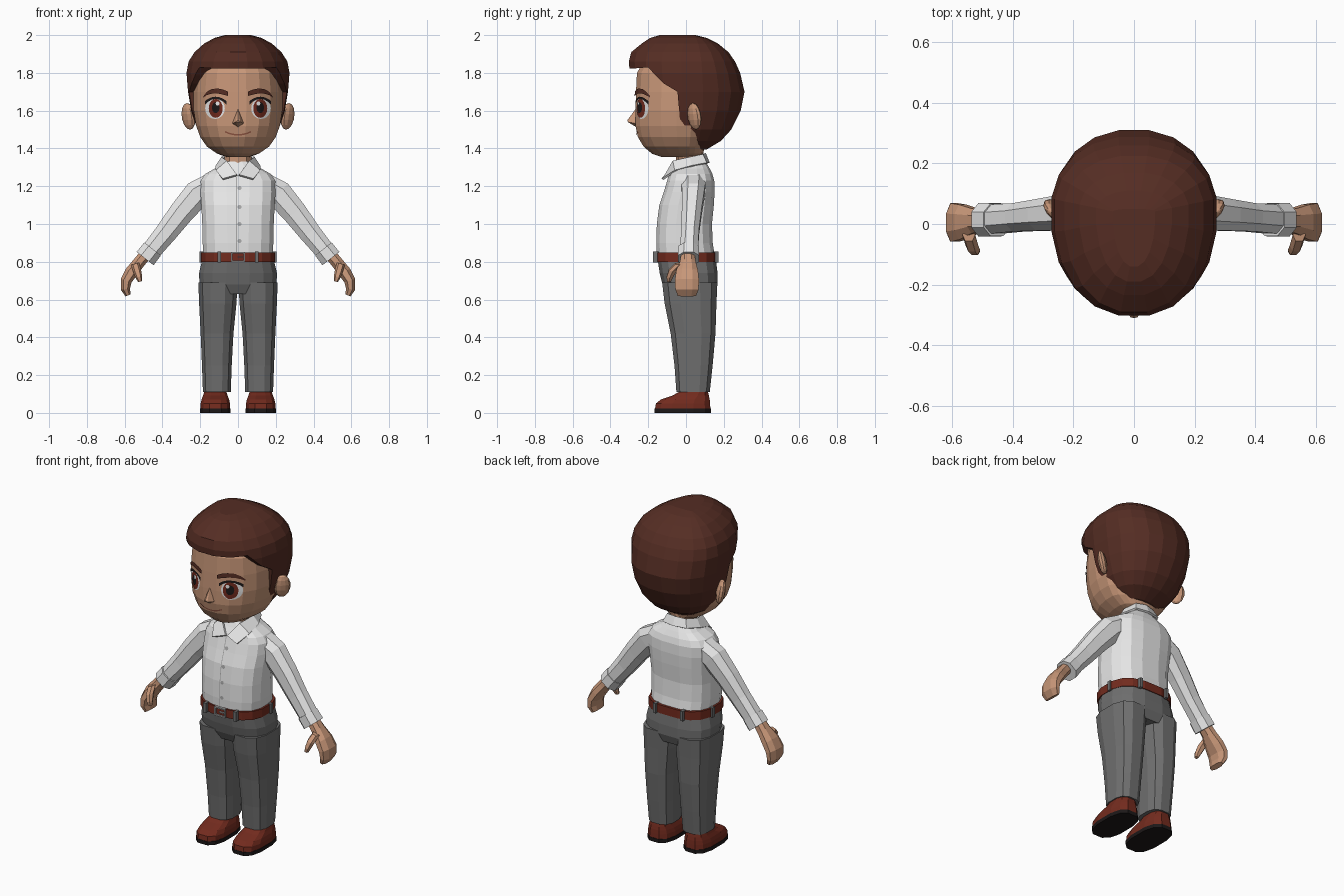
import bpy, bmesh, math
from mathutils import Vector, Matrix
from mathutils.bvhtree import BVHTree

if "Cube" in bpy.data.objects:
    bpy.data.objects.remove(bpy.data.objects["Cube"])


def mat(name, r, g, b):
    m = bpy.data.materials.new(name)
    m.diffuse_color = (r, g, b, 1)
    m.use_nodes = True
    m.node_tree.nodes["Principled BSDF"].inputs["Base Color"].default_value = m.diffuse_color
    return m


SKIN = mat("skin", 0.58, 0.31, 0.19)
HAIR = mat("dark brown hair", 0.09, 0.026, 0.017)
SHIRT = mat("white cloth", 0.80, 0.80, 0.80)
PANTS = mat("grey cloth", 0.16, 0.16, 0.16)
LEATHER = mat("red brown leather", 0.17, 0.024, 0.013)
BLACK = mat("black", 0.012, 0.009, 0.009)
METAL = mat("button grey", 0.40, 0.40, 0.40)
LIP = mat("lip brown", 0.30, 0.10, 0.06)


def finish(name, bm, m, mirror=False):
    bmesh.ops.remove_doubles(bm, verts=bm.verts, dist=0.0002)
    bmesh.ops.recalc_face_normals(bm, faces=bm.faces)
    me = bpy.data.meshes.new(name)
    bm.to_mesh(me)
    bm.free()
    me.materials.append(m)
    ob = bpy.data.objects.new(name, me)
    bpy.context.collection.objects.link(ob)
    if mirror:
        ob.modifiers.new("mirror", 'MIRROR').use_mirror_merge = False
    return ob


def loft(name, rings, m, mirror=False):
    bm = bmesh.new()
    rows = [[bm.verts.new(p) for p in r] for r in rings]
    n = len(rows[0])
    for a, b in zip(rows, rows[1:]):
        for i in range(n):
            bm.faces.new((a[i], a[(i + 1) % n], b[(i + 1) % n], b[i]))
    bm.faces.new(rows[0])
    bm.faces.new(rows[-1])
    return finish(name, bm, m, mirror)


def power(v, p):
    return math.copysign(abs(v) ** (2 / p), v)


def zring(z, hx, y0, y1, cx=0, cy=None, n=16, p=2.2):
    """Level egg-shaped ring with separate front and back reach."""
    cy = (y0 + y1) / 2 if cy is None else cy
    pts = []
    for i in range(n):
        t = 2 * math.pi * (i + 0.5) / n
        c, s = math.cos(t), math.sin(t)
        k = 1 / math.cos(math.pi / n) if n < 14 else 1.01
        pts.append(Vector((cx + hx * k * power(c, p),
                           cy + (y1 - cy if s > 0 else cy - y0) * k * power(s, p), z)))
    return pts


def tube(name, path, m, n=8, p=2.3):
    """Limb: path of (x, y, z, half width in y, half thickness)."""
    rings = []
    for i, (x, y, z, a, b) in enumerate(path):
        q0, q1 = path[max(i - 1, 0)], path[min(i + 1, len(path) - 1)]
        d = Vector((q1[0] - q0[0], 0, q1[2] - q0[2])).normalized()
        v = Vector((-d.z, 0, d.x))
        rings.append([Vector((x, y, z)) + Vector((0, a * power(math.cos(t), p), 0))
                      + v * b * power(math.sin(t), p)
                      for t in (2 * math.pi * (j + 0.5) / n for j in range(n))])
    return loft(name, rings, m, True)


def box(name, c, s, m, mirror=False):
    bm = bmesh.new()
    bmesh.ops.create_cube(bm, size=1, matrix=Matrix.Translation(c) @ Matrix.Diagonal((*s, 1)))
    return finish(name, bm, m, mirror)


def tree(ob):
    return BVHTree.FromPolygons([v.co for v in ob.data.vertices],
                                [list(f.vertices) for f in ob.data.polygons])


def decal(name, bvh, cols, off, m, mirror=True, rows=5):
    """Thin plate on a front surface, from columns of (x, low z, high z)."""
    bm = bmesh.new()
    grid = []
    for x, lo, hi in cols:
        col = []
        for j in range(rows + 1):
            z = lo + (hi - lo) * j / rows
            hit = bvh.ray_cast(Vector((x, -2, z)), Vector((0, 1, 0)))[0]
            col.append(bm.verts.new((x, (hit.y if hit else 0) - off, z)))
        grid.append(col)
    for a, b in zip(grid, grid[1:]):
        for j in range(rows):
            bm.faces.new((a[j], b[j], b[j + 1], a[j + 1]))
    return finish(name, bm, m, mirror)


def oval(cx, cz, rx, rz, n=10):
    ts = [math.pi * i / n for i in range(n + 1)]
    return [(cx - rx * math.cos(t), cz - rz * math.sin(t), cz + rz * math.sin(t)) for t in ts]


# Head and neck
head = loft("head", [zring(z, w, a, b, cy=0, n=20) for z, w, a, b in (
    (1.355, .06, -.13, .07), (1.372, .11, -.18, .09), (1.41, .165, -.225, .10),
    (1.46, .20, -.255, .12), (1.52, .222, -.268, .15), (1.60, .235, -.268, .20),
    (1.70, .235, -.265, .20), (1.80, .225, -.26, .20), (1.90, .17, -.20, .15))], SKIN)
loft("neck", [zring(z, .07, -.05, .09, n=10) for z in (1.25, 1.42)], SKIN)

# Nose
bm = bmesh.new()
for co in ((0, -.262, 1.615), (0, -.31, 1.55), (.012, -.308, 1.54), (-.012, -.308, 1.54),
           (.036, -.255, 1.53), (-.036, -.255, 1.53), (0, -.262, 1.512)):
    bm.verts.new(co)
bmesh.ops.convex_hull(bm, input=bm.verts)
finish("nose", bm, SKIN)

# Ears, flared outwards at the back
bm = bmesh.new()
turn = Matrix.Rotation(math.radians(-45), 4, 'Z') @ Matrix.Rotation(math.radians(10), 4, 'Y')
bmesh.ops.create_uvsphere(bm, u_segments=10, v_segments=7, radius=1,
                          matrix=Matrix.Translation((.262, .045, 1.57)) @ turn
                          @ Matrix.Diagonal((.024, .046, .072, 1)))
finish("ear", bm, SKIN, True)

# Hair: full cap with the face opening cut away from the side
hair = loft("hair", [zring(z, w, a, b, cy=.04, n=20) for z, w, a, b in (
    (1.395, .10, -.10, .11), (1.44, .17, -.16, .185), (1.50, .215, -.20, .24),
    (1.60, .248, -.25, .29), (1.70, .265, -.28, .31), (1.80, .273, -.298, .287),
    (1.86, .262, -.303, .26), (1.91, .23, -.29, .225), (1.955, .18, -.235, .17),
    (1.985, .125, -.19, .11), (2.0, .07, -.14, .05))], HAIR)
opening = ((-.5, 1.815), (-.25, 1.825), (-.20, 1.83), (-.16, 1.785), (-.12, 1.745),
           (-.045, 1.70), (-.03, 1.53), (.02, 1.51), (.05, 1.48), (.08, 1.38),
           (.08, 1.2), (-.5, 1.2))
cutter = loft("hair_cutter", [[Vector((x, y, z)) for y, z in opening] for x in (-.5, .5)], SKIN)
cutter.hide_render = True
mod = hair.modifiers.new("face opening", 'BOOLEAN')
mod.operation, mod.object, mod.solver = 'DIFFERENCE', cutter, 'EXACT'
bpy.context.view_layer.objects.active = hair
bpy.ops.object.modifier_apply(modifier=mod.name)
bpy.data.objects.remove(cutter)

# Eyes, brows and mouth
face = tree(head)
decal("eye_white", face, oval(.122, 1.612, .052, .056), .003, SHIRT)
decal("iris", face, oval(.118, 1.612, .037, .050), .005, LEATHER)
decal("pupil", face, oval(.118, 1.616, .020, .029), .007, BLACK)
decal("eye_highlight", face, oval(.108, 1.638, .010, .011), .009, SHIRT)
decal("upper_lash", face, [(x, 1.662 - 9 * (x - .118) ** 2, 1.674 - 7 * (x - .118) ** 2)
                           for x in (.062, .08, .10, .12, .14, .16, .176)], .007, BLACK, rows=2)
decal("eyebrow", face, [(.052, 1.678, 1.700), (.08, 1.685, 1.712), (.11, 1.692, 1.718),
                        (.14, 1.690, 1.714), (.165, 1.682, 1.70), (.182, 1.670, 1.678)],
      .009, HAIR, rows=3)
decal("mouth", face, [(x, 1.472 + 3.5 * x * x - .004, 1.472 + 3.5 * x * x + .004)
                      for x in (-.07, -.05, -.03, -.01, .01, .03, .05, .07)],
      .004, LIP, False, 1)

# Shirt body, sleeves and cuffs
shirt = loft("shirt_body", [zring(z, w, a, b, p=2.7) for z, w, a, b in (
    (.82, .183, -.155, .155), (.90, .188, -.158, .142), (1.0, .190, -.155, .138),
    (1.10, .195, -.142, .148), (1.17, .20, -.118, .152), (1.23, .198, -.10, .150),
    (1.265, .175, -.09, .14), (1.295, .12, -.07, .125), (1.33, .075, -.05, .105))], SHIRT)
tube("sleeve", [(.14, .04, 1.205, .07, .07), (.215, .038, 1.16, .064, .078),
                (.30, .03, 1.06, .056, .070), (.38, .022, .955, .05, .062),
                (.47, .015, .845, .052, .055)], SHIRT)
tube("cuff", [(.452, .014, .868, .058, .060), (.492, .014, .817, .06, .061)], SHIRT)

# Collar: folded band between two edges
top = ((.006, -.112, 1.262), (.06, -.07, 1.335), (.088, .02, 1.355), (.062, .09, 1.37), (0, .105, 1.375))
low = ((.082, -.13, 1.240), (.118, -.06, 1.285), (.118, .03, 1.31), (.08, .11, 1.325), (0, .125, 1.325))
bm = bmesh.new()
ta, la = [bm.verts.new(c) for c in top], [bm.verts.new(c) for c in low]
for i in range(4):
    bm.faces.new((ta[i], la[i], la[i + 1], ta[i + 1]))
collar = finish("collar", bm, SHIRT, True)
collar.modifiers.new("cloth", 'SOLIDIFY').thickness = .012

# Placket, seam and buttons
front = tree(shirt)
decal("placket", front, [(x, .85, 1.25) for x in (-.02, 0, .02)], .004, SHIRT, False, 16)
decal("placket_seam", front, [(-.010, .85, 1.25), (-.006, .85, 1.25)], .006, METAL, False, 16)
for z in (.91, 1.0, 1.09, 1.19):
    decal("button", front, oval(.008, z, .011, .011, 6), .008, METAL, False, 2)

# Hands with thumbs
tube("hand", [(.48, .01, .85, .036, .034), (.525, .01, .795, .044, .034),
              (.565, .006, .745, .062, .036), (.592, .005, .70, .068, .032),
              (.596, .005, .655, .066, .026), (.582, .005, .622, .052, .016)], SKIN)
tube("thumb", [(.545, -.035, .79, .024, .022), (.535, -.07, .755, .024, .022),
               (.525, -.086, .72, .019, .018), (.518, -.09, .695, .011, .011)], SKIN, 6)

# Trousers
loft("trouser_seat", [zring(z, w, a, b, p=2.7) for z, w, a, b in (
    (.63, .17, -.10, .15), (.68, .205, -.125, .168), (.74, .207, -.14, .168),
    (.82, .188, -.152, .158))], PANTS)
loft("trouser_leg", [zring(z, w, a, b, cx=c, n=12, p=2.7) for z, c, w, a, b in (
    (.11, .112, .073, -.05, .125), (.25, .112, .078, -.06, .14), (.42, .111, .086, -.08, .155),
    (.58, .107, .098, -.112, .160), (.69, .106, .103, -.125, .165))], PANTS, True)

# Belt with loops and buckle
loft("belt", [zring(z, .196, -.166, .165, p=2.7) for z in (.80, .85)], LEATHER)
box("belt_loop_front", (.10, -.160, .825), (.018, .03, .058), PANTS, True)
box("belt_loop_side", (.195, .03, .825), (.02, .02, .058), PANTS, True)
box("belt_loop_back", (.09, .158, .825), (.018, .03, .058), PANTS, True)
for z in (.802, .848):
    box("buckle_bar", (0, -.168, z), (.072, .014, .008), METAL)
box("buckle_side", (.032, -.168, .825), (.008, .014, .05), METAL, True)
box("buckle_pin", (.012, -.169, .825), (.03, .012, .007), METAL)

# Shoes
loft("shoe_sole", [zring(z, .08, -.165, .13, cx=.12, n=12, p=2.8) for z in (0, .022)], BLACK, True)
loft("shoe_upper", [zring(z, w, a, b, cx=.12, n=12, p=2.8) for z, w, a, b in (
    (.018, .078, -.163, .128), (.05, .077, -.158, .126), (.072, .072, -.13, .124),
    (.092, .064, -.07, .12), (.112, .058, -.035, .115))], LEATHER, True)
